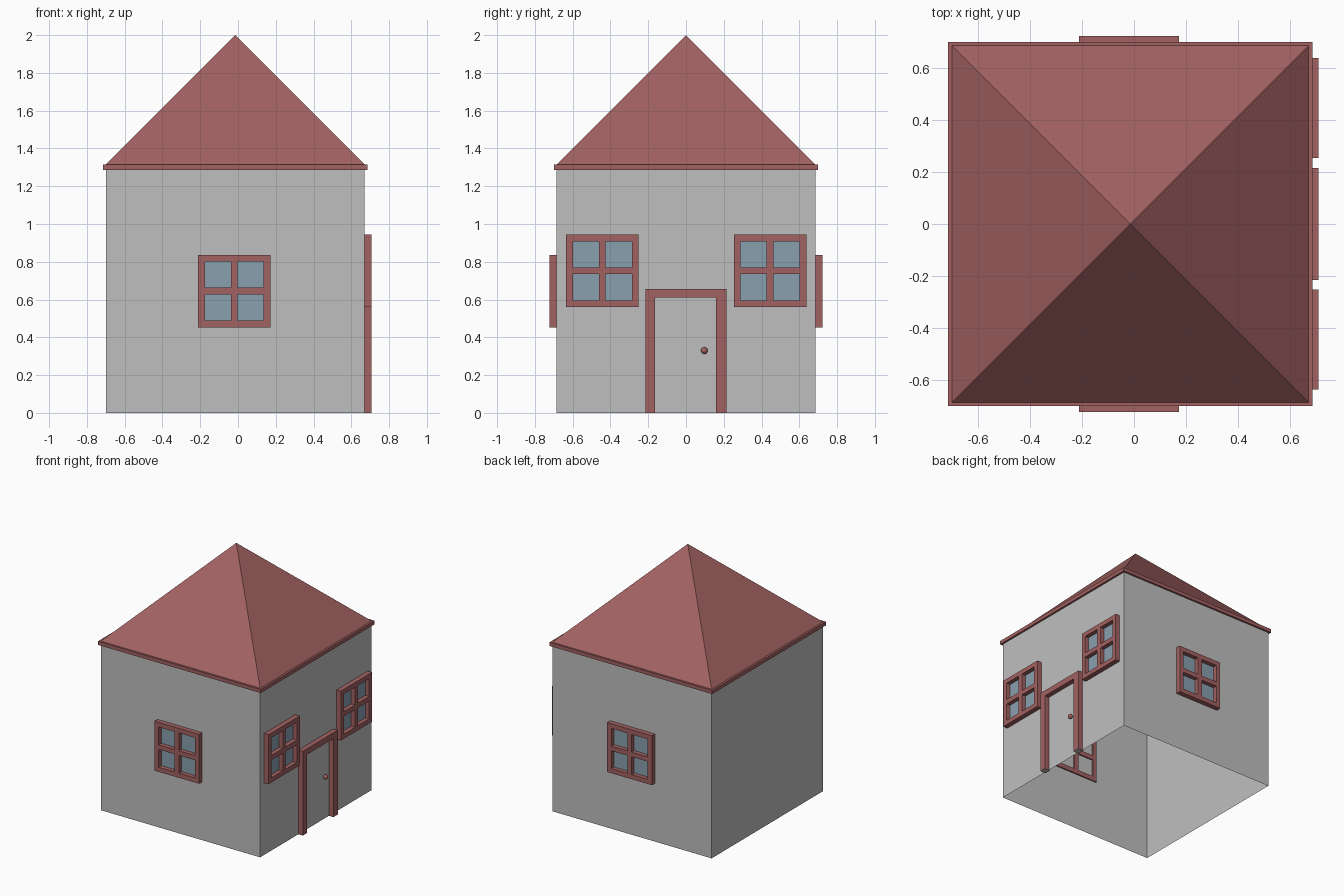
import bpy, bmesh
from mathutils import Matrix, Vector

cube = bpy.data.objects.get("Cube")
if cube:
    bpy.data.objects.remove(cube, do_unlink=True)


def material(name, rgb):
    m = bpy.data.materials.new(name)
    m.use_nodes = True
    m.diffuse_color = (*rgb, 1)
    m.node_tree.nodes["Principled BSDF"].inputs["Base Color"].default_value = (*rgb, 1)
    return m


RED = material("brick_red", (0.36, 0.12, 0.12))
GREY = material("wall_grey", (0.52, 0.52, 0.52))
BLUE = material("glass_blue", (0.25, 0.35, 0.43))

CX, HALF = -0.015, 0.685      # house centre in x, half width
EAVES, APEX = 1.315, 2.0
OUT, IN = 0.038, -0.01        # frame depth outside and inside the wall

# Each wall maps (along, up, outward) to model space
WALLS = {
    "front": lambda u, v, d: Vector((u, -HALF - d, v)),
    "back": lambda u, v, d: Vector((u, HALF + d, v)),
    "right": lambda u, v, d: Vector((CX + HALF + d, u, v)),
}


def finish(bm, name, *mats):
    mesh = bpy.data.meshes.new(name)
    bm.to_mesh(mesh)
    bm.free()
    for m in mats:
        mesh.materials.append(m)
    obj = bpy.data.objects.new(name, mesh)
    bpy.context.collection.objects.link(obj)
    return obj


def box(bm, size, centre):
    mat = Matrix.Translation(centre) @ Matrix.Diagonal((*size, 1))
    return bmesh.ops.create_cube(bm, size=1, matrix=mat)


def lattice(name, wall, us, vs, holes, *mats):
    """Flat grid with missing cells, extruded through the wall."""
    bm = bmesh.new()
    grid = [[bm.verts.new(WALLS[wall](u, v, IN)) for v in vs] for u in us]
    for i in range(len(us) - 1):
        for j in range(len(vs) - 1):
            if (i, j) not in holes:
                bm.faces.new((grid[i][j], grid[i + 1][j],
                              grid[i + 1][j + 1], grid[i][j + 1]))
    loose = [v for v in bm.verts if not v.link_faces]
    bmesh.ops.delete(bm, geom=loose, context='VERTS')
    new = bmesh.ops.extrude_face_region(bm, geom=bm.faces[:], use_keep_orig=True)
    shift = WALLS[wall](0, 0, OUT) - WALLS[wall](0, 0, IN)
    bmesh.ops.translate(bm, vec=shift,
                        verts=[g for g in new["geom"] if isinstance(g, bmesh.types.BMVert)])
    bmesh.ops.recalc_face_normals(bm, faces=bm.faces[:])
    return finish(bm, name, *mats)


def window(name, wall, u, v):
    """Four-pane window centred on (u, v) of a wall."""
    marks = (-0.192, -0.156, -0.018, 0.018, 0.156, 0.192)
    us, vs = [u + m for m in marks], [v + m for m in marks]
    lattice(name + "_frame", wall, us, vs, {(i, j) for i in (1, 3) for j in (1, 3)}, RED)
    bm = bmesh.new()
    for i in (1, 3):
        for j in (1, 3):
            corners = [(us[i], vs[j]), (us[i + 1], vs[j]),
                       (us[i + 1], vs[j + 1]), (us[i], vs[j + 1])]
            f = bm.faces.new([bm.verts.new(WALLS[wall](a, b, 0.005)) for a, b in corners])
            f.normal_update()
            if f.normal.dot(WALLS[wall](0, 0, 1) - WALLS[wall](0, 0, 0)) < 0:
                f.normal_flip()
    finish(bm, name + "_glass", BLUE)


# Walls: an open shell without floor
bm = bmesh.new()
box(bm, (2 * HALF, 2 * HALF, 1.3), (CX, 0, 0.65))
bm.normal_update()
bmesh.ops.delete(bm, geom=[f for f in bm.faces if abs(f.normal.z) > 0.5], context='FACES')
finish(bm, "walls", GREY)

# Eaves slab
bm = bmesh.new()
box(bm, (1.4, 1.4, 0.028), (CX, 0, EAVES - 0.014))
finish(bm, "eaves", RED)

# Pyramid roof
bm = bmesh.new()
base = [bm.verts.new((CX + x * HALF, y * HALF, EAVES))
        for x, y in ((-1, -1), (1, -1), (1, 1), (-1, 1))]
tip = bm.verts.new((CX, 0, APEX))
for i in range(4):
    bm.faces.new((base[i], base[(i + 1) % 4], tip))
finish(bm, "roof", RED)

# Windows
window("front_window", "front", -0.02, 0.645)
window("back_window", "back", -0.02, 0.645)
window("right_front_window", "right", -0.443, 0.752)
window("right_back_window", "right", 0.445, 0.752)

# Door frame with pale post ends
door = lattice("door_frame", "right", (-0.215, -0.165, 0.16, 0.215), (0, 0.61, 0.655),
               {(1, 0)}, RED, GREY)
for p in door.data.polygons:
    if p.normal.z < -0.5 and p.center.z < 0.1:
        p.material_index = 1

# Door knob
bm = bmesh.new()
bmesh.ops.create_uvsphere(bm, u_segments=16, v_segments=8, radius=0.018,
                          matrix=Matrix.Translation((CX + HALF + 0.016, 0.097, 0.33)))
for f in bm.faces:
    f.smooth = True
finish(bm, "door_knob", RED)
